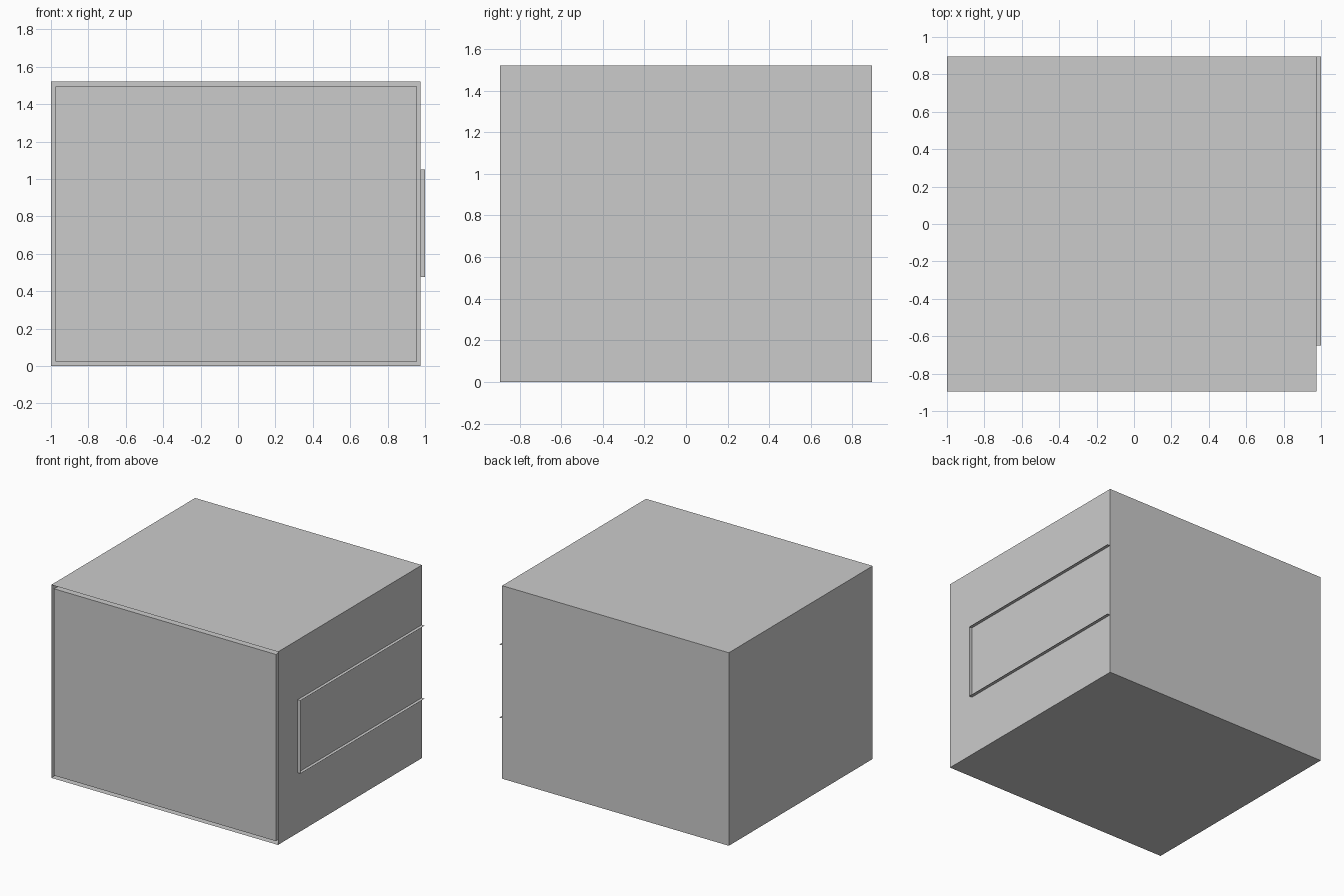
import bpy, bmesh
from mathutils import Vector

if "Cube" in bpy.data.objects:
    bpy.data.objects.remove(bpy.data.objects["Cube"])


def box(name, lo, hi, open_sides=()):
    """Axis-aligned box; faces whose normal is in open_sides are left out."""
    lo, hi = Vector(lo), Vector(hi)
    bm = bmesh.new()
    bmesh.ops.create_cube(bm, size=1)
    bm.normal_update()
    gone = [f for f in bm.faces
            if any(f.normal.dot(Vector(n)) > 0.9 for n in open_sides)]
    bmesh.ops.delete(bm, geom=gone, context='FACES')
    for v in bm.verts:
        v.co = [(lo[i] + hi[i]) / 2 + v.co[i] * (hi[i] - lo[i]) for i in range(3)]
    mesh = bpy.data.meshes.new(name)
    bm.to_mesh(mesh)
    bm.free()
    obj = bpy.data.objects.new(name, mesh)
    bpy.context.collection.objects.link(obj)
    return obj


# Outer casing, open at the front
box("outer_casing", (-1, -0.895, 0), (0.975, 0.895, 1.52), [(0, -1, 0)])

# Inner block, its front flush with the casing rim and a narrow gap around it
box("inner_block", (-0.977, -0.895, 0.025), (0.957, 0.87, 1.495))

# Thin raised trim on the right wall: top, bottom and front strips only
box("side_trim", (0.975, -0.65, 0.475), (1.0, 0.895, 1.05),
    [(1, 0, 0), (-1, 0, 0), (0, 1, 0)])
